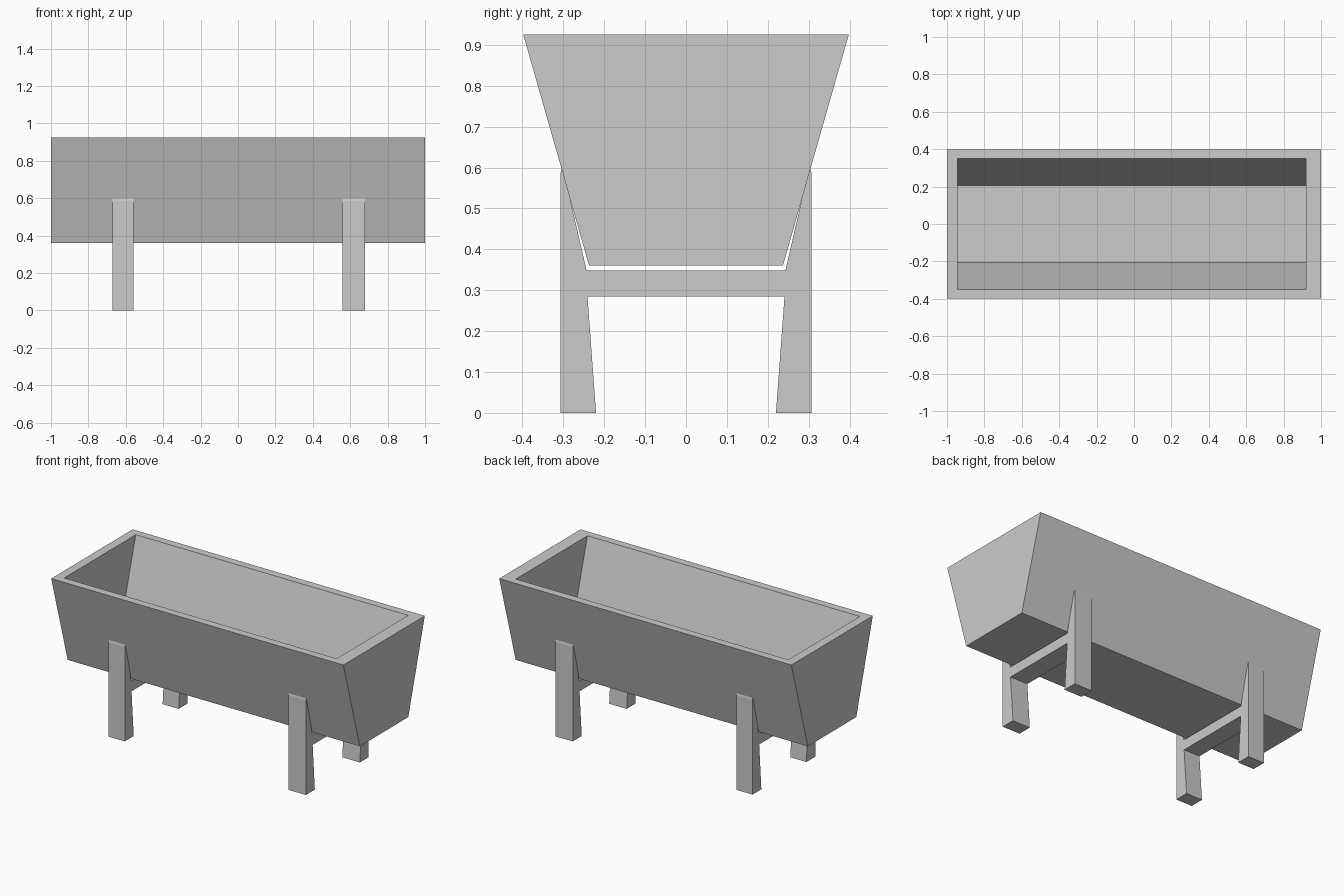
import bpy

if "Cube" in bpy.data.objects:
    bpy.data.objects.remove(bpy.data.objects["Cube"])


def loft(name, rings, caps=True):
    """Join matching closed rings of points into one solid."""
    n = len(rings[0])
    verts = [p for r in rings for p in r]
    faces = []
    for k in range(len(rings) - 1):
        a, b = k * n, (k + 1) * n
        for i in range(n):
            j = (i + 1) % n
            faces.append((a + i, a + j, b + j, b + i))
    if caps:
        last = (len(rings) - 1) * n
        faces.append(tuple(reversed(range(n))))
        faces.append(tuple(range(last, last + n)))
    mesh = bpy.data.meshes.new(name)
    mesh.from_pydata(verts, [], faces)
    mesh.update()
    obj = bpy.data.objects.new(name, mesh)
    bpy.context.collection.objects.link(obj)
    return obj


def rect(x0, x1, y, z):
    return [(x0, -y, z), (x1, -y, z), (x1, y, z), (x0, y, z)]


# Trough: outer shell, rim, sloping inner walls and floor
loft("trough", [
    rect(-1.0, 1.0, 0.237, 0.36),
    rect(-1.0, 1.0, 0.398, 0.925),
    rect(-0.945, 0.92, 0.35, 0.925),
    rect(-0.945, 0.92, 0.207, 0.43),
])

# Stands: two legs joined by a cross beam, cut from one mirrored profile
half = [(0.241, 0.285), (0.22, 0.0), (0.307, 0.0),
        (0.307, 0.585), (0.303, 0.607), (0.243, 0.348)]
profile = half + [(-y, z) for y, z in reversed(half)]
for name, x0, x1 in (("left_stand", -0.67, -0.56), ("right_stand", 0.56, 0.68)):
    # profile runs clockwise seen from +x, so loft from high x to low x
    loft(name, [[(x, y, z) for y, z in profile] for x in (x0, x1)])

# Make all normals point outward
import bmesh
for obj in bpy.context.collection.objects:
    bm = bmesh.new()
    bm.from_mesh(obj.data)
    bmesh.ops.recalc_face_normals(bm, faces=bm.faces)
    # split the concave end caps cleanly
    bmesh.ops.triangulate(bm, faces=[f for f in bm.faces if len(f.verts) > 4])
    bm.to_mesh(obj.data)
    bm.free()
